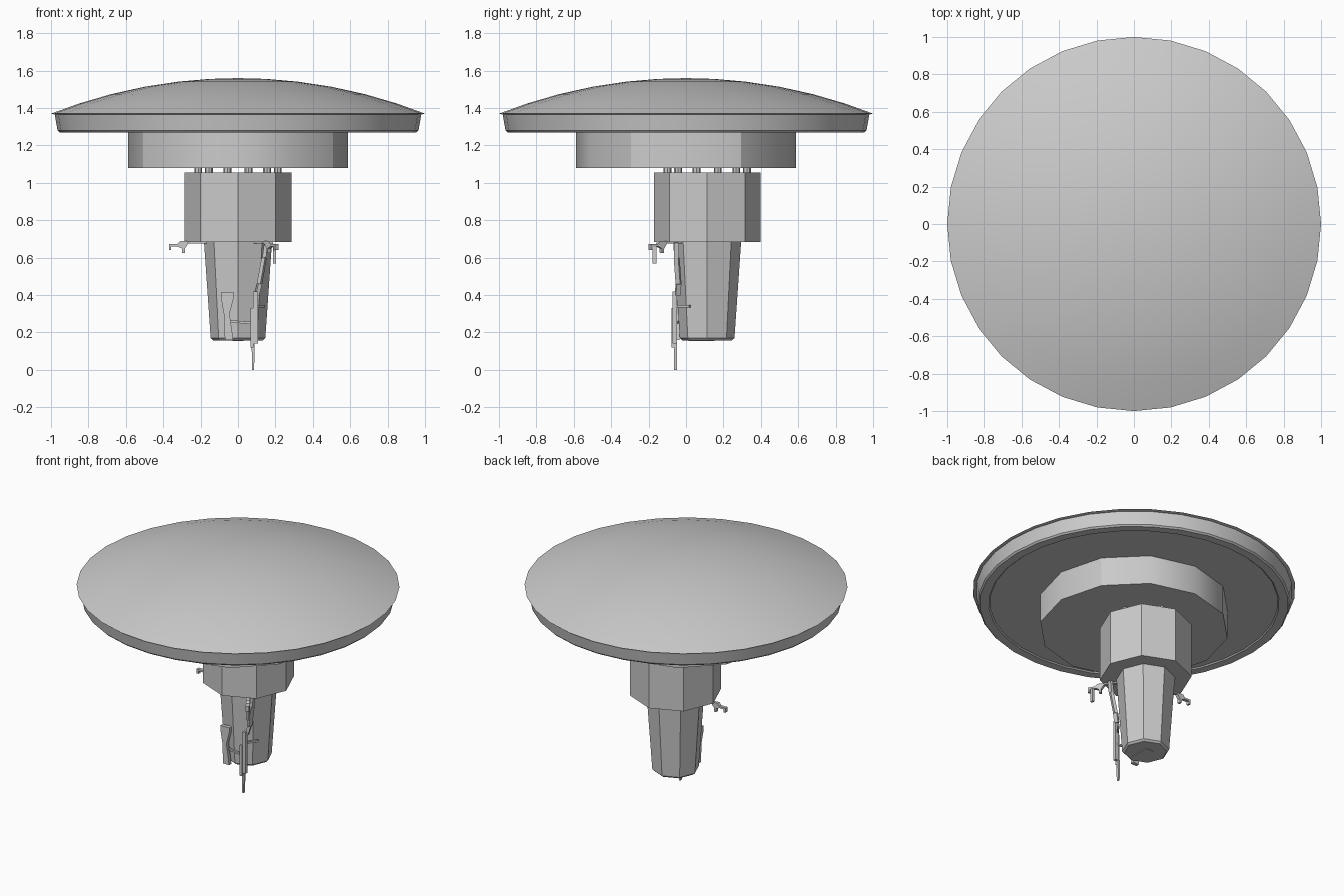
import bpy, bmesh, math
from mathutils import Vector, Matrix

if "Cube" in bpy.data.objects:
    bpy.data.objects.remove(bpy.data.objects["Cube"])

CY = 0.113  # the neck and column sit slightly behind the dome axis


def finish(name, bm, smooth=None):
    bmesh.ops.recalc_face_normals(bm, faces=bm.faces)
    me = bpy.data.meshes.new(name)
    bm.to_mesh(me)
    bm.free()
    ob = bpy.data.objects.new(name, me)
    bpy.context.collection.objects.link(ob)
    if smooth:
        bpy.ops.object.select_all(action='DESELECT')
        ob.select_set(True)
        bpy.context.view_layer.objects.active = ob
        bpy.ops.object.shade_smooth_by_angle(angle=math.radians(smooth))
    return ob


def lathe(name, profile, sides, cy=0.0, cx=0.0, smooth=None):
    """Revolve (radius, z) points; zero radius closes to a pole."""
    bm = bmesh.new()
    rings = []
    for r, z in profile:
        n = 1 if r == 0 else sides
        rings.append([bm.verts.new((cx + r * math.cos(math.tau * i / sides),
                                    cy + r * math.sin(math.tau * i / sides), z))
                      for i in range(n)])
    for a, b in zip(rings, rings[1:]):
        for i in range(sides):
            j = (i + 1) % sides
            if len(a) == 1:
                bm.faces.new((a[0], b[i], b[j]))
            elif len(b) == 1:
                bm.faces.new((a[i], a[j], b[0]))
            else:
                bm.faces.new((a[i], a[j], b[j], b[i]))
    for ring, keep in ((rings[0], 0), (rings[-1], 1)):
        if len(ring) > 1:
            bm.faces.new(ring)
    return finish(name, bm, smooth)


def plate(name, outline, thick, matrix):
    """Extrude a 2D (u, z) outline symmetrically by thick, then place it."""
    bm = bmesh.new()
    f = bm.faces.new([bm.verts.new((u, -thick / 2, z)) for u, z in outline])
    ext = bmesh.ops.extrude_face_region(bm, geom=[f])
    moved = [v for v in ext["geom"] if isinstance(v, bmesh.types.BMVert)]
    bmesh.ops.translate(bm, verts=moved, vec=(0, thick, 0))
    bm.transform(matrix)
    return finish(name, bm)


def bar(name, a, b, w, d):
    """Box-section bar between two points."""
    a, b = Vector(a), Vector(b)
    bm = bmesh.new()
    bmesh.ops.create_cube(bm, size=1)
    rot = (b - a).to_track_quat('Z', 'Y').to_matrix().to_4x4()
    bm.transform(Matrix.Translation((a + b) / 2) @ rot @ Matrix.Diagonal((w, d, (b - a).length, 1)))
    return finish(name, bm)


# Domed cap: shallow spherical top
R = (1 + 0.19 ** 2) / (2 * 0.19)
cap = [(0, 1.56)] + [(r, 1.56 - R + math.sqrt(R * R - r * r))
                     for r in (0.15, 0.32, 0.5, 0.68, 0.85, 1.0)]
lathe("domed_cap", cap + [(0.98, 1.365), (0, 1.365)], 32, smooth=30)

# Rim and underside with a shallow inner step
lathe("cap_rim", [(0, 1.366), (0.98, 1.366), (0.965, 1.28), (0.955, 1.27),
                  (0.9, 1.27), (0.892, 1.277), (0, 1.277)], 32, smooth=30)

# Wide drum below the cap
lathe("drum", [(0, 1.28), (0.587, 1.28), (0.587, 1.08), (0, 1.08)], 12, smooth=30)

# Ring of short pins joining drum and neck
for i in range(12):
    a = math.tau * (i + 0.5) / 12
    lathe(f"pin_{i}", [(0.021, 1.05), (0.021, 1.085)], 8,
          cx=0.22 * math.cos(a), cy=CY + 0.22 * math.sin(a))

# Octagonal neck and tapered column
lathe("neck", [(0, 1.055), (0.285, 1.055), (0.285, 0.685), (0, 0.685)], 8, cy=CY)
lathe("column", [(0, 0.69), (0.182, 0.69), (0.146, 0.17), (0.133, 0.158), (0, 0.158)], 8, cy=CY)
bar("bottom_tab", (0, CY - 0.1, 0.16), (0, CY + 0.04, 0.16), 0.06, 0.012)

# Two small hooked brackets under the neck
hook = [(0.10, 0.688), (0.31, 0.688), (0.325, 0.672), (0.37, 0.672), (0.37, 0.64),
        (0.357, 0.64), (0.357, 0.66), (0.325, 0.66), (0.3, 0.65), (0.298, 0.625),
        (0.284, 0.625), (0.284, 0.65), (0.265, 0.676), (0.10, 0.676)]
plate("left_hook", hook, 0.022,
      Matrix.Translation((0, CY - 0.02, 0)) @ Matrix.Rotation(math.pi, 4, 'Z'))
plate("right_hook", hook, 0.022,
      Matrix.Translation((0, CY, 0)) @ Matrix.Rotation(math.radians(-56), 4, 'Z'))
bar("right_hook_drop", (0.195, -0.168, 0.57), (0.195, -0.168, 0.66), 0.015, 0.022)

# Long jointed arm on the front right, reaching the ground
arm = [(0.15, -0.05, 0.68), (0.14, -0.05, 0.6), (0.115, -0.04, 0.46), (0.1, -0.045, 0.4)]
for i, (a, b) in enumerate(zip(arm, arm[1:])):
    bar(f"upper_arm_{i}", a, b, 0.026, 0.02)
bar("arm_housing", (0.094, -0.06, 0.14), (0.094, -0.06, 0.42), 0.025, 0.022)
bar("arm_slide", (0.075, -0.068, 0.12), (0.075, -0.068, 0.33), 0.016, 0.02)
tip = [(-0.008, 0.14), (0.008, 0.14), (0.008, 0.085), (0.006, 0.0),
       (-0.004, 0.0), (-0.006, 0.085)]
plate("arm_tip", tip, 0.016, Matrix.Translation((0.08, -0.055, 0)))

# Leaning plate on the front left with a cross rod
panel = [(-0.09, 0.415), (-0.02, 0.415), (-0.022, 0.39), (-0.045, 0.30), (-0.025, 0.16),
         (-0.07, 0.16), (-0.076, 0.3), (-0.09, 0.38)]
plate("front_plate", panel, 0.025, Matrix.Translation((0, -0.048, 0)))
bar("cross_rod", (-0.05, -0.04, 0.26), (0.09, -0.05, 0.25), 0.012, 0.012)
bar("side_rod", (0.09, -0.05, 0.34), (0.14, 0.02, 0.34), 0.012, 0.012)
